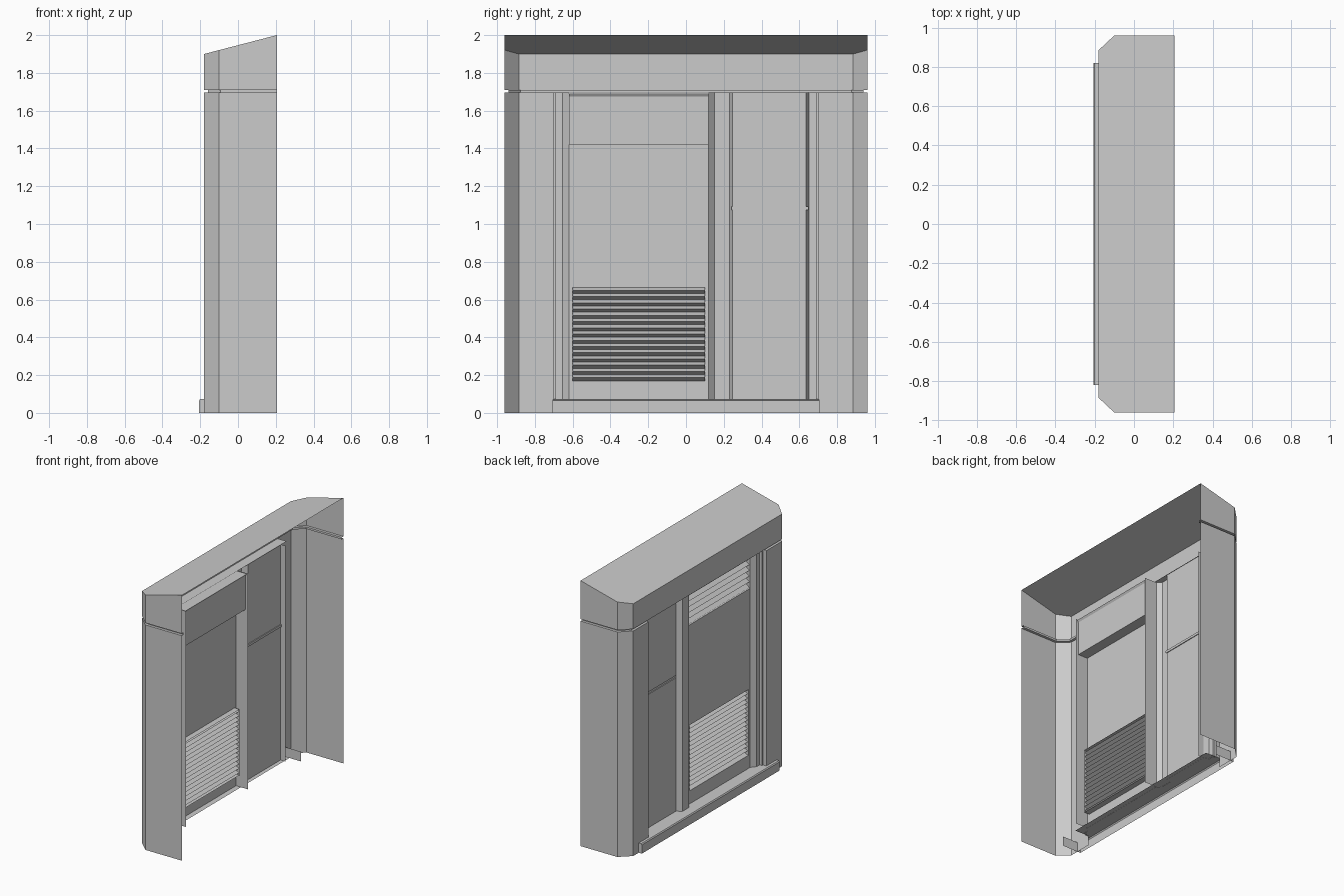
import bpy, bmesh
from mathutils import Vector

if "Cube" in bpy.data.objects:
    bpy.data.objects.remove(bpy.data.objects["Cube"])


def build(name, verts, faces, out=(-1, 0, 0.6)):
    """Thin sheet mesh, turned so that its faces look along 'out'."""
    me = bpy.data.meshes.new(name)
    bm = bmesh.new()
    vs = [bm.verts.new(v) for v in verts]
    for f in faces:
        bm.faces.new([vs[i] for i in f])
    bm.normal_update()
    total = Vector()
    for f in bm.faces:
        total += f.normal * f.calc_area()
    if total.dot(Vector(out)) < 0:
        bmesh.ops.reverse_faces(bm, faces=bm.faces[:])
    bm.to_mesh(me)
    bm.free()
    ob = bpy.data.objects.new(name, me)
    bpy.context.collection.objects.link(ob)
    return ob


def bridge(name, a, b, out=(-1, 0, 0.6)):
    """Quads between two equally long lines of points."""
    n = len(a)
    return build(name, a + b,
                 [(i, i + 1, n + i + 1, n + i) for i in range(n - 1)], out)


def upright(name, path, z0, z1, out=(-1, 0, 0.6)):
    return bridge(name, [(x, y, z0) for x, y in path],
                  [(x, y, z1) for x, y in path], out)


def across(name, path, y0, y1, out=(-1, 0, 0.6)):
    return bridge(name, [(x, y0, z) for x, z in path],
                  [(x, y1, z) for x, z in path], out)


BACK = 0.206


def ring(i=0.0):
    """Plan outline of the shell with chamfered corners, inset by i."""
    half = [(BACK, 0.96 - i), (-0.10 + i * 0.4, 0.96 - i),
            (-0.18 + i, 0.885 - i * 0.4)]
    return half + [(x, -y) for x, y in reversed(half)]


def at(path, z):
    return [(x, y, z) for x, y in path]


def roof_z(x):
    return 1.9 + (x + 0.18) * 0.1 / (BACK + 0.18)


SILL, G0, G1, INSET = 0.07, 1.695, 1.71, 0.02
outer, inner = ring(), ring(INSET)

# Hood: band around the top and sloping roof
rim = [(x, y, roof_z(x)) for x, y in outer]
bridge("hood_band", at(outer, G1), rim)
build("roof", rim, [tuple(range(6))], (0, 0, 1))

# Shadow groove below the hood
upright("groove_wall", inner, G0, G1)
bridge("groove_top", at(outer, G1), at(inner, G1), (0, 0, -1))
across("soffit", [(-0.16, G0), (-0.085, G0)], -0.70, 0.70, (0, 0, -1))

# Side walls with front returns
for s, side in ((1, "left"), (-1, "right")):
    wall = [(x, y * s) for x, y in outer[:3]] + [(-0.18, 0.703 * s)]
    lip = [(x, y * s) for x, y in inner[:3]] + [(-0.16, 0.703 * s)]
    upright(side + "_wall", wall, 0, G0, (-1, s, 0))
    bridge(side + "_groove_ledge", at(wall, G0), at(lip, G0), (0, 0, 1))

# Jambs and the post between door and vent
upright("right_jamb", [(-0.18, -0.703), (-0.15, -0.703), (-0.15, -0.69), (-0.13, -0.69),
                       (-0.13, -0.655), (-0.10, -0.62), (0.0, -0.62)], SILL, G0)
upright("left_jamb", [(-0.18, 0.703), (-0.15, 0.703), (-0.15, 0.69), (-0.13, 0.69),
                      (-0.13, 0.65), (-0.09, 0.635), (-0.047, 0.635)], SILL, G0)
upright("post", [(0.0, 0.12), (-0.10, 0.12), (-0.13, 0.15),
                 (-0.13, 0.23), (-0.09, 0.247)], SILL, G0)

# Sill with a small front bevel and end plates
across("sill", [(-0.206, 0), (-0.206, 0.065), (-0.20, 0.073), (-0.18, 0.073)], -0.82, 0.82)
across("sill_top", [(-0.18, 0.073), (-0.06, SILL)], -0.70, 0.70, (0, 0, 1))
for s in (1, -1):
    y = 0.82 * s
    build("sill_end", [(-0.05, y, 0), (-0.206, y, 0), (-0.206, y, 0.065), (-0.20, y, 0.073),
                       (-0.05, y, 0.073)], [(0, 1, 2, 3, 4)], (0, s, 0))

# Door panel in two leaves with a shallow groove between
upright("door_lower", [(-0.09, 0.247), (-0.09, 0.635)], SILL, 1.075)
upright("door_upper", [(-0.09, 0.247), (-0.09, 0.635)], 1.093, G0)
across("door_groove", [(-0.09, 1.075), (-0.084, 1.075), (-0.084, 1.093), (-0.09, 1.093)],
       0.24, 0.648)

# Vent bay: plain sheet around the lower grille opening
Y0, Y1, V0, V1 = -0.60, 0.10, 0.17, 0.665
sheet = [(-0.10, -0.62, SILL), (-0.10, 0.12, SILL), (-0.10, 0.12, 1.42), (-0.10, -0.62, 1.42)]
hole = [(-0.10, Y0, V0), (-0.10, Y1, V0), (-0.10, Y1, V1), (-0.10, Y0, V1)]
back = [(-0.057, y, z) for _, y, z in hole]
loop = [(i, (i + 1) % 4, 4 + (i + 1) % 4, 4 + i) for i in range(4)]
build("vent_sheet", sheet + hole, loop, (-1, 0, 0))
build("grille_frame", hole + back, loop)

# Lower grille: zigzag louvres
count = 15
pitch = (V1 - V0) / count
zig = []
for k in range(count):
    z = V0 + k * pitch
    zig += [(-0.095, z), (-0.06, z + pitch * 0.5)]
zig.append((-0.095, V1))
across("lower_grille", zig, Y0, Y1)

# Upper vent box, open to the outside
across("upper_vent_box", [(-0.10, 1.42), (-0.02, 1.42), (-0.02, 1.675),
                          (-0.01, 1.69), (-0.10, 1.69)], -0.62, 0.12)

# Upper vent blades
for k in range(6):
    z = 1.425 + k * 0.043
    across("upper_blade", [(-0.095, z), (-0.05, z + 0.03)], -0.62, 0.12)
